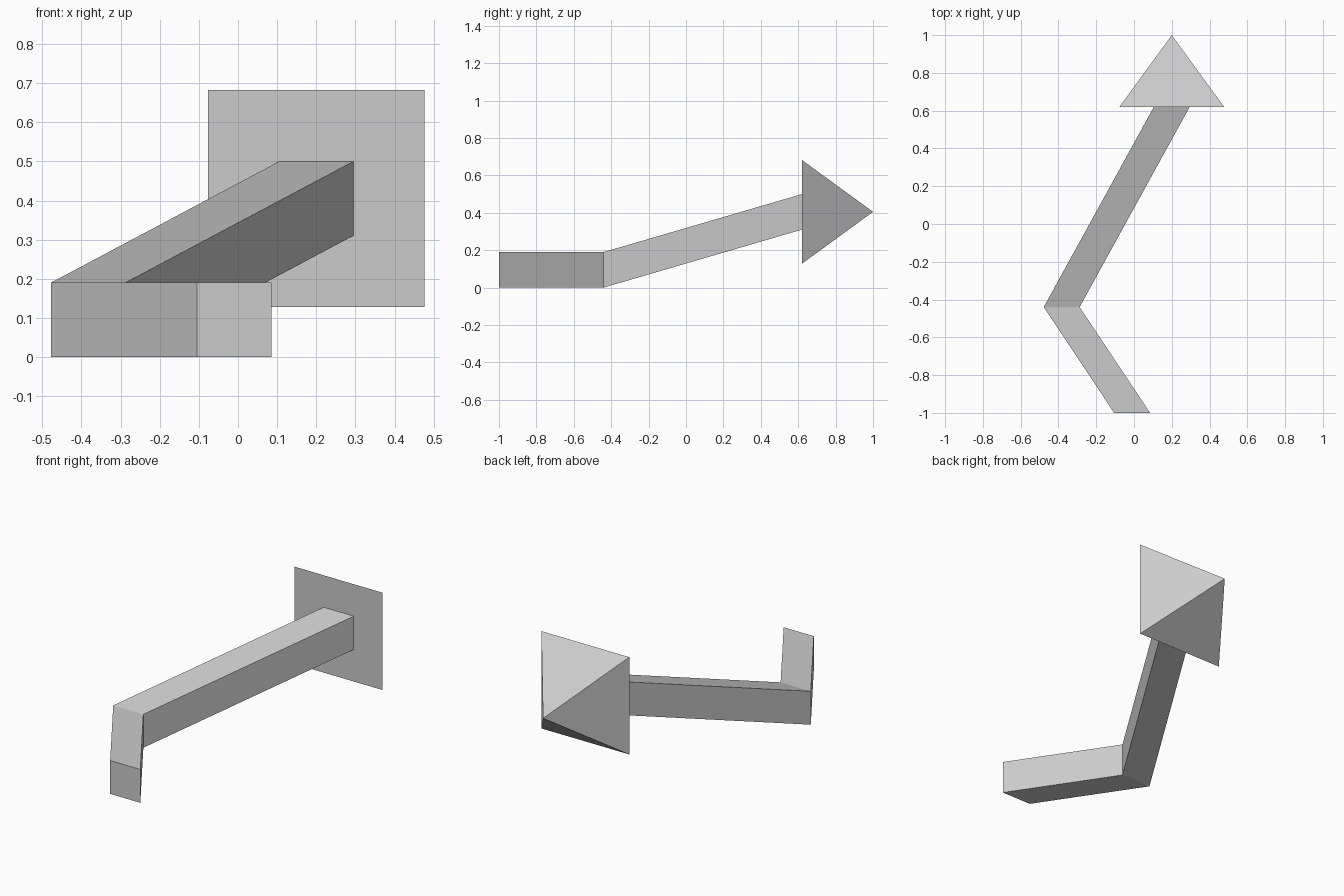
import bpy
import bmesh
from mathutils import Vector

cube = bpy.data.objects.get("Cube")
if cube:
    bpy.data.objects.remove(cube, do_unlink=True)

# Single flat grey
GREY = (0.6, 0.6, 0.6, 1.0)
grey = bpy.data.materials.new("light grey")
grey.use_nodes = True
grey.diffuse_color = GREY
grey.node_tree.nodes["Principled BSDF"].inputs["Base Color"].default_value = GREY


def square(bm, centre, size):
    """Ring of four vertices, upright and facing the front."""
    h = size / 2
    return [bm.verts.new(Vector(centre) + Vector((x * h, 0, z * h)))
            for x, z in ((-1, -1), (1, -1), (1, 1), (-1, 1))]


def finish(bm, name):
    bmesh.ops.recalc_face_normals(bm, faces=bm.faces)
    mesh = bpy.data.meshes.new(name)
    bm.to_mesh(mesh)
    bm.free()
    mesh.materials.append(grey)
    obj = bpy.data.objects.new(name, mesh)
    bpy.context.collection.objects.link(obj)
    return obj


# Bent shaft: square sections swept along the path
SHAFT = 0.19
path = [(-0.01, -1, 0.095), (-0.383, -0.44, 0.095), (0.2, 0.62, 0.405)]
bm = bmesh.new()
rings = [square(bm, p, SHAFT) for p in path]
for a, b in zip(rings, rings[1:]):
    for i in range(4):
        j = (i + 1) % 4
        bm.faces.new((a[i], a[j], b[j], b[i]))
bm.faces.new(rings[0])
bm.faces.new(rings[-1])
finish(bm, "arrow_shaft")

# Pyramid head
bm = bmesh.new()
base = square(bm, path[-1], 0.554)
tip = bm.verts.new((0.2, 1, 0.405))
bm.faces.new(base)
for i in range(4):
    bm.faces.new((base[i], base[(i + 1) % 4], tip))
finish(bm, "arrow_head")
